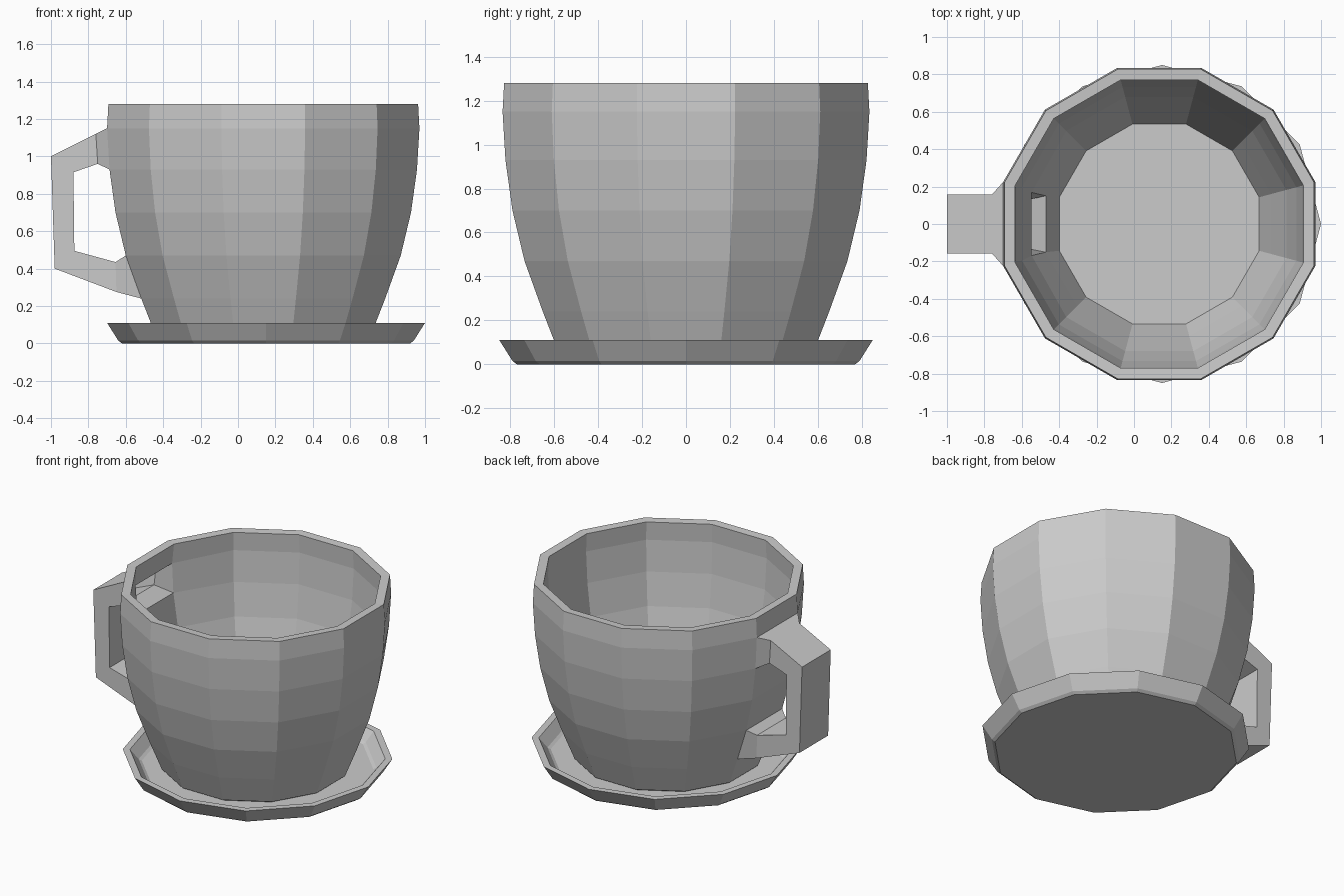
import bpy, bmesh
from math import cos, sin, pi

if "Cube" in bpy.data.objects:
    bpy.data.objects.remove(bpy.data.objects["Cube"])

SIDES = 12


def ring(bm, cx, radius, z, turn):
    return [bm.verts.new((cx + radius * cos(turn + 2 * pi * k / SIDES),
                          radius * sin(turn + 2 * pi * k / SIDES), z))
            for k in range(SIDES)]


def bridge(bm, a, b, skip=()):
    n = len(a)
    for k in range(n):
        if k not in skip:
            bm.faces.new((a[k], a[(k + 1) % n], b[(k + 1) % n], b[k]))


def finish(bm, name):
    bmesh.ops.recalc_face_normals(bm, faces=bm.faces)
    bm.normal_update()
    # the underside must face down
    base = min(bm.faces, key=lambda f: f.calc_center_median().z)
    if base.normal.z > 0:
        bmesh.ops.reverse_faces(bm, faces=bm.faces)
    mesh = bpy.data.meshes.new(name)
    bm.to_mesh(mesh)
    bm.free()
    obj = bpy.data.objects.new(name, mesh)
    bpy.context.collection.objects.link(obj)
    return obj


# Saucer: closed dish with a sloping rim
bm = bmesh.new()
dish = [(0.77, 0), (0.79, 0.015), (0.85, 0.11), (0.805, 0.11), (0.75, 0.045), (0.73, 0.035)]
rings = [ring(bm, 0.15, r, z, 0) for r, z in dish]
for a, b in zip(rings, rings[1:]):
    bridge(bm, a, b)
bm.faces.new(rings[0])
bm.faces.new(rings[-1])
finish(bm, "saucer")

# Cup shell: (distance to flat side, height) from bottom to rim
bm = bmesh.new()
wall = [(0.55, 0.035), (0.578, 0.05), (0.652, 0.24), (0.735, 0.47),
        (0.79, 0.70), (0.822, 0.93), (0.835, 1.15), (0.828, 1.28)]
rings = [ring(bm, 0.135, r / cos(pi / SIDES), z, pi / SIDES) for r, z in wall]
LEFT = 5                      # the side facing -x
LOW, HIGH = 2, 5              # wall bands where the handle attaches
for i, (a, b) in enumerate(zip(rings, rings[1:])):
    bridge(bm, a, b, (LEFT,) if i in (LOW, HIGH) else ())
bm.faces.new(rings[0])

# Handle: hollow square tube growing out of the two open wall faces


def wall_loop(outer, inner):
    return [rings[outer][LEFT], rings[outer][LEFT + 1],
            rings[inner][LEFT + 1], rings[inner][LEFT]]


path = [((-0.76, 1.12), (-0.75, 0.96)), ((-1.0, 1.0), (-0.88, 0.915)),
        ((-0.98, 0.40), (-0.875, 0.495)), ((-0.65, 0.275), (-0.655, 0.435))]
loops = [wall_loop(HIGH + 1, HIGH)]
for (ox, oz), (ix, iz) in path:
    loops.append([bm.verts.new(p) for p in
                  ((ox, 0.157, oz), (ox, -0.157, oz), (ix, -0.157, iz), (ix, 0.157, iz))])
loops.append(wall_loop(LOW, LOW + 1))
for a, b in zip(loops, loops[1:]):
    bridge(bm, a, b)
cup = finish(bm, "cup_with_handle")

# Wall thickness
solid = cup.modifiers.new("thickness", 'SOLIDIFY')
solid.thickness = 0.06
solid.offset = -1
